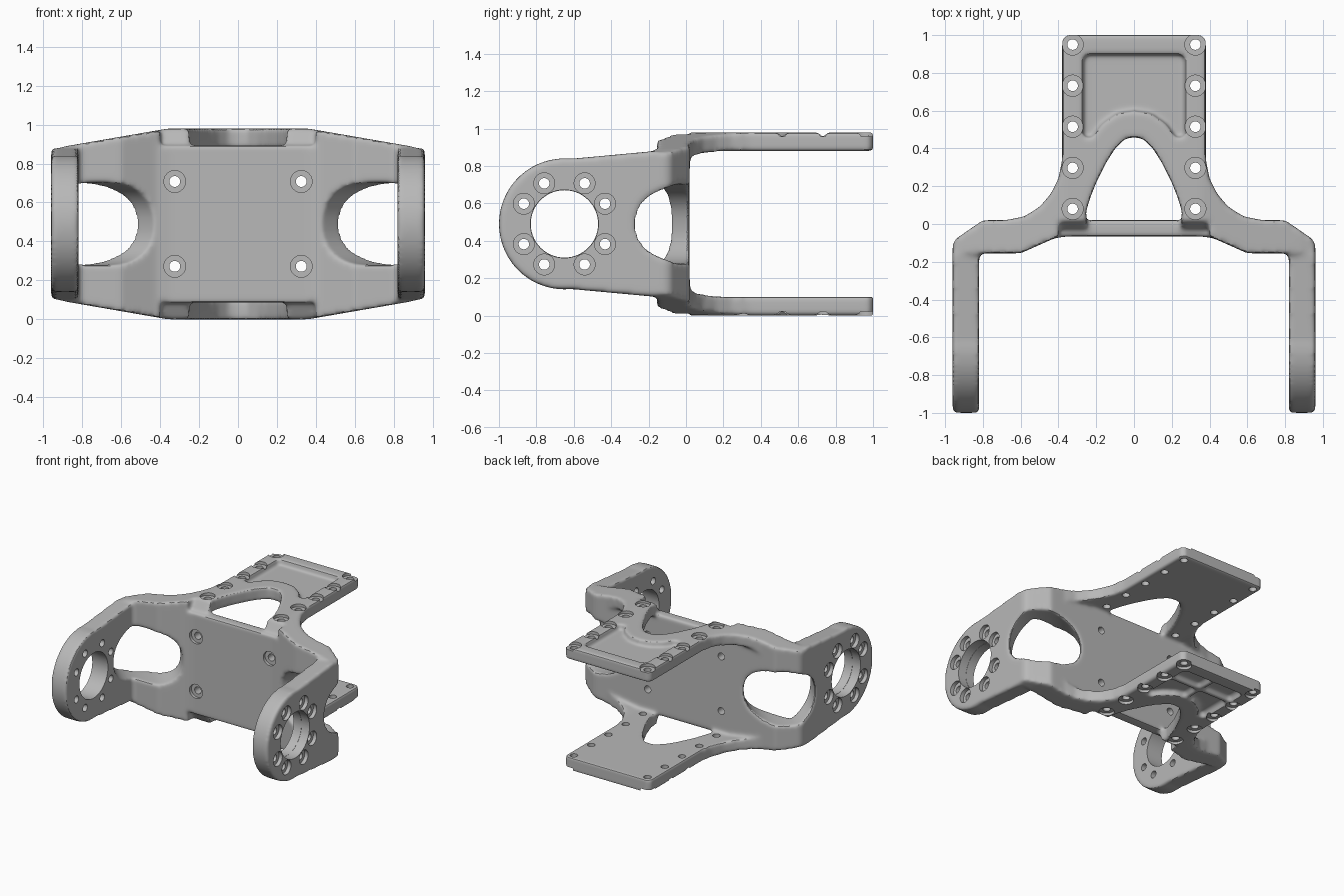
import bpy, bmesh, math
from mathutils import Vector

old = bpy.data.objects.get("Cube")
if old:
    bpy.data.objects.remove(old)

MID = 0.49      # half height of the bracket
TOP = 2 * MID

metal = bpy.data.materials.new("satin grey metal")
metal.use_nodes = True
GREY = (0.48, 0.48, 0.48, 1)
metal.diffuse_color = GREY
metal.node_tree.nodes["Principled BSDF"].inputs["Base Color"].default_value = GREY


def to_object(name, bm):
    bmesh.ops.recalc_face_normals(bm, faces=bm.faces)
    mesh = bpy.data.meshes.new(name)
    bm.to_mesh(mesh)
    bm.free()
    obj = bpy.data.objects.new(name, mesh)
    bpy.context.collection.objects.link(obj)
    return obj


def prism(name, outline, axis, lo, hi):
    """Extrude a 2D outline along the x, y or z axis."""
    place = {"x": lambda a, b, c: (c, a, b),
             "y": lambda a, b, c: (a, c, b),
             "z": lambda a, b, c: (a, b, c)}[axis]
    bm = bmesh.new()
    face = bm.faces.new([bm.verts.new(place(a, b, lo)) for a, b in outline])
    out = bmesh.ops.extrude_face_region(bm, geom=[face])
    shift = Vector(place(0, 0, hi - lo))
    bmesh.ops.translate(bm, vec=shift, verts=[v for v in out["geom"] if isinstance(v, bmesh.types.BMVert)])
    return to_object(name, bm)


def box(name, x, y, z):
    return prism(name, [(x[0], y[0]), (x[1], y[0]), (x[1], y[1]), (x[0], y[1])], "z", *z)


def mirrored(half):
    """Complete an outline given for +x with its reflection."""
    return half + [(-a, b) for a, b in reversed(half) if abs(a) > 1e-5]


def flip_z(outline):
    return [(a, TOP - b) for a, b in outline]


def bake(obj):
    dg = bpy.context.evaluated_depsgraph_get()
    mesh = bpy.data.meshes.new_from_object(obj.evaluated_get(dg))
    obj.modifiers.clear()
    obj.data = mesh


def combine(obj, tool, mode):
    mod = obj.modifiers.new(mode, "BOOLEAN")
    mod.operation, mod.object, mod.solver = mode, tool, "EXACT"
    bake(obj)
    bpy.data.objects.remove(tool)


# Rear plates and shoulders share one plan outline
plan = mirrored([(0, 1), (0.355, 1), (0.38, 0.975), (0.38, 0.34), (0.40, 0.24), (0.44, 0.16),
                 (0.50, 0.09), (0.58, 0.04), (0.68, 0.02), (0.80, 0.02), (0.945, -0.08),
                 (0.96, -0.11), (0.96, -0.155), (0.60, -0.155), (0.51, -0.115),
                 (0.42, -0.075), (0.35, -0.065), (0, -0.065)])
bracket = prism("bracket", plan, "z", 0, TOP)
upper = [(0.96, 0.87), (0.88, 0.89), (0.36, TOP)]
silhouette = mirrored(flip_z(upper[::-1]) + upper)
combine(bracket, prism("silhouette", silhouette, "y", -2, 2), "INTERSECT")

# Open space between the two plates, with sloping flanges
space = [(0.75, 0.78), (0.62, 0.845), (0.40, 0.88)]
space = mirrored(flip_z(space[::-1]) + space)
combine(bracket, prism("rear_space", space, "y", 0.02, 2), "DIFFERENCE")

# Sloping shoulder in front of each plate and notch above the web
slope = [(-0.3, 0.893), (-0.035, 0.893), (0.025, 0.99), (0.025, 1.2), (-0.3, 1.2)]
window = mirrored([(0, 0.46), (0.05, 0.45), (0.10, 0.40), (0.15, 0.32), (0.20, 0.22),
                   (0.235, 0.13), (0.255, 0.06), (0.25, 0.02), (0, 0.02)])
pocket = mirrored([(0, 0.90), (0.25, 0.90), (0.27, 0.88), (0.27, 0.46), (0.22, 0.46),
                   (0.17, 0.53), (0.09, 0.585), (0, 0.60)])
for upside in (True, False):
    def span(lo, hi):
        return (lo, hi) if upside else (TOP - hi, TOP - lo)
    combine(bracket, prism("slope", slope if upside else flip_z(slope), "x", -0.40, 0.40), "DIFFERENCE")
    combine(bracket, box("notch", (-0.25, 0.25), (-0.3, 0.04), span(0.893, 1.2)), "DIFFERENCE")
    combine(bracket, prism("window", window, "z", *span(0.80, 1.2)), "DIFFERENCE")
    combine(bracket, prism("pocket", pocket, "z", *span(0.935, 1.2)), "DIFFERENCE")

# Stiffening ribs in the lower pocket
combine(bracket, box("long_rib", (-0.018, 0.018), (0.55, 0.93), (0.012, 0.07)), "UNION")
combine(bracket, box("cross_rib", (-0.3, 0.3), (0.72, 0.756), (0.012, 0.07)), "UNION")

# Side arms with round ends
ARM_Y, ARM_R = -0.65, 0.35
arm = [(ARM_Y + ARM_R * math.cos(math.radians(a)), MID + ARM_R * math.sin(math.radians(a)))
       for a in range(84, 277, 6)]
arm += [(-0.16, 0.1), (-0.11, 0.12), (-0.11, 0.86), (-0.16, 0.88)]
for side in (-1, 1):
    combine(bracket, prism("arm", arm, "x", *sorted((side * 0.82, side * 0.96))), "UNION")

# Diagonal lightening opening through each corner
for side in (-1, 1):
    bm = bmesh.new()
    rings = []
    for depth in (-0.45, 1.2):
        ring = []
        for i in range(40):
            c, s = math.cos(math.tau * i / 40), math.sin(math.tau * i / 40)
            across = 0.61 + 0.25 * math.copysign(abs(c) ** 0.85, c)
            up = MID + 0.212 * math.copysign(abs(s) ** 0.85, s)
            r = math.sqrt(0.5)
            ring.append(bm.verts.new((side * (across + depth) * r, (depth - across) * r, up)))
        bm.faces.new(ring)
        rings.append(ring)
    for i in range(40):
        j = (i + 1) % 40
        bm.faces.new((rings[0][i], rings[0][j], rings[1][j], rings[1][i]))
    # Keep the cutter clear of the opposite side
    cutter = to_object("corner_opening", bm)
    combine(cutter, box("limit", sorted((side * 0.40, side * 1.3)), (-0.8, 0.5), (0, 1)), "INTERSECT")
    combine(bracket, cutter, "DIFFERENCE")

# Cast look: soften every edge
remesh = bracket.modifiers.new("cast", "REMESH")
remesh.mode, remesh.voxel_size = "VOXEL", 0.0125
soft = bracket.modifiers.new("soften", "SMOOTH")
soft.factor, soft.iterations = 0.5, 9
bake(bracket)


def drill(bm, start, direction, wide, narrow, depth, length, sides=28):
    """Stepped drill: wide head, then a narrow shank."""
    d = Vector(direction)
    u = d.orthogonal().normalized()
    v = d.cross(u)
    rings = []
    for t, r in ((-0.04, wide), (depth, wide), (depth, narrow), (length, narrow)):
        rings.append([bm.verts.new(Vector(start) + d * t + r * (
            u * math.cos(math.tau * i / sides) + v * math.sin(math.tau * i / sides)))
            for i in range(sides)])
    bm.faces.new(rings[0])
    bm.faces.new(rings[-1])
    for a, b in zip(rings, rings[1:]):
        for i in range(sides):
            j = (i + 1) % sides
            bm.faces.new((a[i], a[j], b[j], b[i]))


# Crisp bolt holes and bearing bores
bm = bmesh.new()
WIDE, NARROW = 0.056, 0.028
for side in (-1, 1):
    for y in (0.08, 0.297, 0.515, 0.732, 0.95):
        drill(bm, (side * 0.325, y, TOP), (0, 0, -1), WIDE, NARROW, 0.022, 0.16)
        drill(bm, (side * 0.325, y, 0), (0, 0, 1), WIDE, NARROW, 0.022, 0.16)
    for z in (-0.218, 0.218):
        drill(bm, (side * 0.325, -0.065, MID + z), (0, 1, 0), WIDE, NARROW, 0.022, 0.16)
    inward = (-side, 0, 0)
    drill(bm, (side * 0.96, ARM_Y, MID), inward, 0.182, 0.18, 0.07, 0.25, 56)
    for a, b in ((0.108, 0.217), (0.217, 0.108)):
        for sy in (-1, 1):
            for sz in (-1, 1):
                drill(bm, (side * 0.96, ARM_Y + sy * a, MID + sz * b), inward,
                      WIDE, NARROW, 0.03, 0.22)
combine(bracket, to_object("drills", bm), "DIFFERENCE")

bracket.data.materials.clear()
bracket.data.materials.append(metal)
for poly in bracket.data.polygons:
    poly.material_index = 0
bpy.ops.object.select_all(action="DESELECT")
bracket.select_set(True)
bpy.context.view_layer.objects.active = bracket
bpy.ops.object.shade_smooth_by_angle(angle=math.radians(35))
